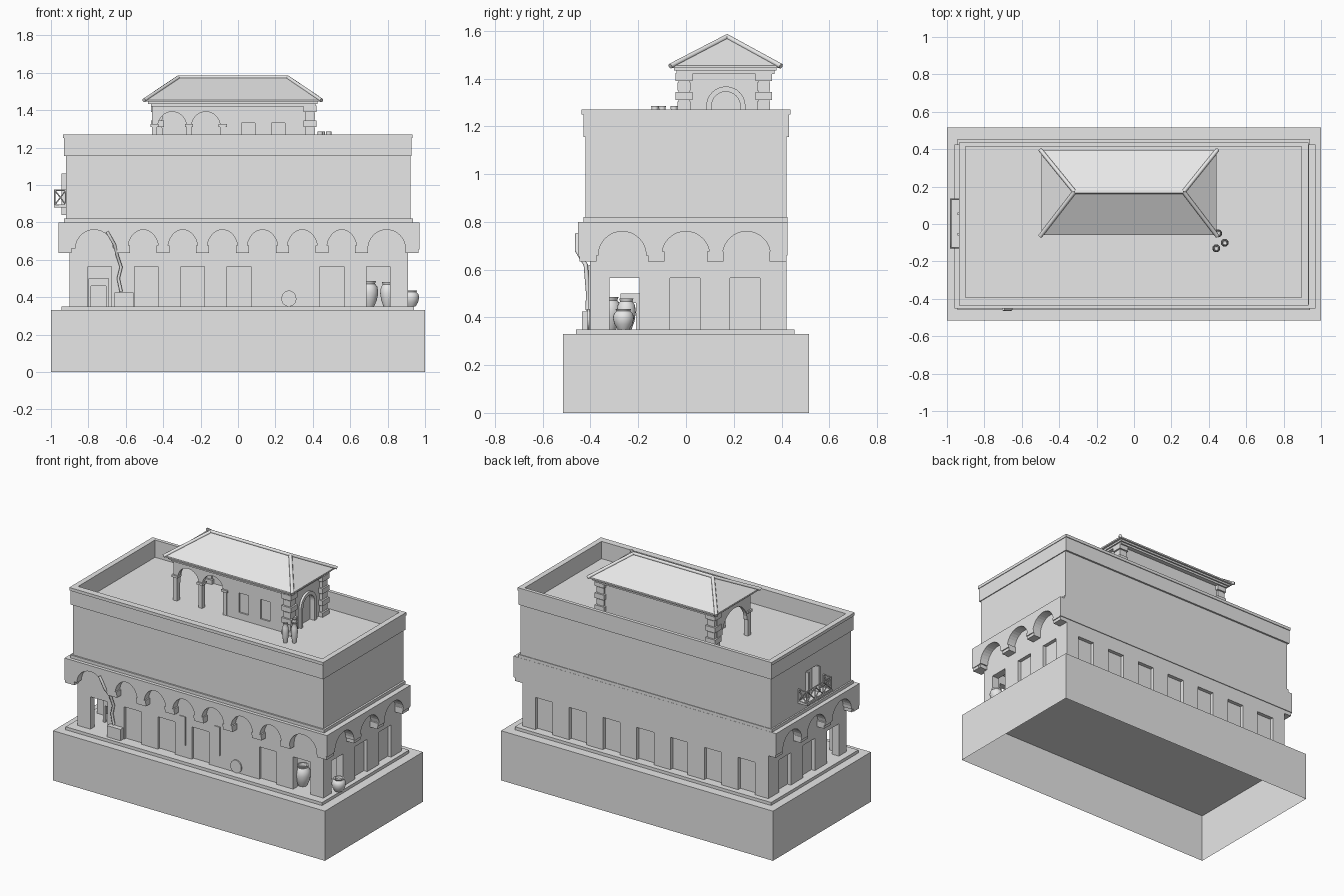
import bpy, bmesh, math
from mathutils import Vector

cube = bpy.data.objects.get("Cube")
if cube:
    bpy.data.objects.remove(cube)

stone = bpy.data.materials.new("pale_stone_grey")
stone.use_nodes = True
stone.diffuse_color = (0.8, 0.8, 0.8, 1)
stone.node_tree.nodes["Principled BSDF"].inputs["Base Color"].default_value = (0.8, 0.8, 0.8, 1)


def finish(name, bm):
    bmesh.ops.recalc_face_normals(bm, faces=bm.faces)
    me = bpy.data.meshes.new(name)
    bm.to_mesh(me)
    bm.free()
    me.materials.append(stone)
    ob = bpy.data.objects.new(name, me)
    bpy.context.collection.objects.link(ob)
    return ob


def add_box(bm, x, y, z):
    """Add a box spanning the given (low, high) ranges."""
    vs = bmesh.ops.create_cube(bm, size=1)["verts"]
    for v in vs:
        v.co = Vector([(a + b) / 2 + c * (b - a) for c, (a, b) in zip(v.co, (x, y, z))])
    return vs


def boxes(name, spans):
    bm = bmesh.new()
    for s in spans:
        add_box(bm, *s)
    return finish(name, bm)


def add_arch(bm, along, mid, half, base, spring, rise, depth):
    """Add an arched prism whose opening runs along 'x' or 'y'."""
    pts = [(mid - half, base), (mid + half, base)] if base < spring else []
    pts += [(mid + half * math.cos(math.pi * i / 16), spring + rise * math.sin(math.pi * i / 16))
            for i in range(17)]
    rings = [[bm.verts.new((u, d, z) if along == "x" else (d, u, z)) for u, z in pts] for d in depth]
    bm.faces.new(rings[0])
    bm.faces.new(rings[1])
    for i in range(len(pts)):
        j = (i + 1) % len(pts)
        bm.faces.new((rings[0][i], rings[0][j], rings[1][j], rings[1][i]))


def cut(ob, bm):
    """Subtract the cutter mesh and bake the result."""
    tool = finish("cutter", bm)
    tool.hide_render = True
    mod = ob.modifiers.new("openings", "BOOLEAN")
    mod.operation, mod.solver, mod.object = "DIFFERENCE", "EXACT", tool
    mod.use_self = True
    dg = bpy.context.evaluated_depsgraph_get()
    me = bpy.data.meshes.new_from_object(ob.evaluated_get(dg))
    ob.modifiers.clear()
    ob.data = me
    bpy.data.objects.remove(tool)


def bars(name, paths, radius, sides=1):
    cu = bpy.data.curves.new(name, "CURVE")
    cu.dimensions, cu.bevel_depth, cu.bevel_resolution, cu.use_fill_caps = "3D", radius, sides, True
    for p in paths:
        sp = cu.splines.new("POLY")
        sp.points.add(len(p) - 1)
        for q, co in zip(sp.points, p):
            q.co = (*co, 1)
    cu.materials.append(stone)
    ob = bpy.data.objects.new(name, cu)
    bpy.context.collection.objects.link(ob)
    return ob


def jar(name, loc, radius, height):
    """Lathe a pot with a rounded belly and flared lip."""
    bm = bmesh.new()
    prof = [(0, 0), (.55, 0), (.85, .25), (1, .55), (.9, .78), (.65, .9), (.75, 1), (.55, 1), (.5, .85), (0, .8)]
    vs = [bm.verts.new((r * radius, 0, z * height)) for r, z in prof]
    es = [bm.edges.new(p) for p in zip(vs, vs[1:])]
    bmesh.ops.spin(bm, geom=vs + es, axis=(0, 0, 1), cent=(0, 0, 0), angle=math.tau, steps=20)
    bmesh.ops.remove_doubles(bm, verts=bm.verts, dist=1e-5)
    ob = finish(name, bm)
    ob.location = loc
    for p in ob.data.polygons:
        p.use_smooth = True
    ob.data.set_sharp_from_angle(angle=math.radians(40))


# Open-bottomed base and plinth
bm = bmesh.new()
add_box(bm, (-1, 1), (-.515, .515), (0, .33))
bmesh.ops.delete(bm, geom=[f for f in bm.faces if f.calc_center_median().z < .01], context="FACES")
finish("base", bm)
boxes("plinth", [((-.945, .94), (-.46, .455), (.33, .35))])

# Ground floor with doorways and an open front corridor
ground = boxes("ground_floor", [((-.9, .91), (-.403, .42), (.345, .8))])
bm = bmesh.new()
add_box(bm, (-.85, .86), (-.36, -.15), (.34, .63))
for i in range(7):
    x = -.74 + i * .2485
    span = (x - .063, x + .063)
    if i != 4:
        add_box(bm, span, (-.5, -.25 if i in (0, 6) else -.385), (.34, .565))
    add_box(bm, span, (.395, .5), (.34, .565))
for i in range(3):
    y = -.257 + i * .252
    depth = .1 if i == 0 else .025
    for a, b in ((-1, -.9 + depth), (.91 - depth, 1)):
        add_box(bm, (a, b), (y - .063, y + .063), (.34, .565))
cut(ground, bm)

# Overhanging arcade band on corbels
corbels_x = [-.925, -.613, -.4, -.19, .024, .238, .45, .66, .93]
corbels_y = [-.41, -.124, .122, .385]
band = boxes("arcade_band", [((-.96, .97), (-.452, .425), (.66, .8))])
bm = bmesh.new()
for a, b in zip(corbels_x, corbels_x[1:]):
    add_arch(bm, "x", (a + b) / 2, min((b - a) / 2 - .025, .1), .6, .66, .1, (-.5, -.4))
for a, b in zip(corbels_y, corbels_y[1:]):
    for depth in ((-1.1, -.895), (.905, 1.1)):
        add_arch(bm, "y", (a + b) / 2, .1, .6, .66, .1, depth)
add_box(bm, (-.85, .86), (-.35, .3), (.6, .75))
cut(band, bm)
spans = []
for z, out in (((.635, .665), 0), ((.655, .675), .006)):
    for x in corbels_x:
        spans.append(((x - .035, x + .035), (-.446 - out, -.39), z))
    for y in corbels_y:
        for a, b in ((-.954 - out, -.89), (.9, .964 + out)):
            spans.append(((a, b), (y - .035, y + .035), z))
boxes("corbels", spans)

# Upper floor, string course and balcony doorway
boxes("string_course", [((-.93, .935), (-.43, .424), (.8, .82))])
upper = boxes("upper_floor", [((-.92, .922), (-.42, .42), (.82, 1.155))])
bm = bmesh.new()
add_box(bm, (-1, -.89), (-.05, .05), (.84, 1.06))
cut(upper, bm)
boxes("balcony_shutters", [((-.945, -.915), (y - .006, y + .006), (.84, 1.06)) for y in (-.055, .055)])

# Parapet ring with a thin cap
parapet = boxes("parapet", [((-.93, .928), (-.43, .432), (1.155, 1.255)),
                            ((-.935, .932), (-.437, .437), (1.25, 1.27))])
bm = bmesh.new()
add_box(bm, (-.9, .896), (-.393, .414), (1.1, 1.3))
cut(parapet, bm)

# Balcony with crossed railing panels
boxes("balcony_floor", [((-.985, -.91), (-.13, .135), (.88, .892))])
lo, hi = .893, .972
corners = [(-.92, -.127), (-.98, -.127), (-.98, -.04), (-.98, .045), (-.98, .132), (-.92, .132)]
paths = [[(*c, z) for c in corners] for z in (lo, hi)]
paths += [[(*c, lo), (*c, hi)] for c in corners]
for p, q in zip(corners, corners[1:]):
    paths += [[(*p, lo), (*q, hi)], [(*p, hi), (*q, lo)]]
bars("balcony_railing", paths, .004)

# Rooftop room with arched door and recessed windows
room = boxes("roof_room", [((-.08, .39), (-.02, .34), (1.15, 1.43))])
bm = bmesh.new()
add_arch(bm, "y", .167, .06, 1.1, 1.285, .06, (.37, .5))
for x in (.02, .18):
    add_box(bm, (x, x + .07), (-.1, -.01), (1.2, 1.33))
cut(room, bm)
bm = bmesh.new()
add_arch(bm, "y", .167, .082, 1.15, 1.285, .082, (.38, .405))
frame = finish("door_surround", bm)
bm = bmesh.new()
add_arch(bm, "y", .167, .06, 1.1, 1.285, .06, (.3, .5))
cut(frame, bm)

# Open loggia beside the room
boxes("loggia_back_wall", [((-.44, -.07), (.31, .34), (1.15, 1.43))])
front = boxes("loggia_front_arches", [((-.46, -.07), (-.02, .005), (1.315, 1.43))])
bm = bmesh.new()
for x in (-.352, -.172):
    add_arch(bm, "x", x, .076, 1.25, 1.315, .076, (-.1, .1))
cut(front, bm)
side = boxes("loggia_side_arch", [((-.46, -.435), (-.02, .33), (1.265, 1.43))])
bm = bmesh.new()
add_arch(bm, "y", .145, .13, 1.2, 1.265, .13, (-.6, -.3))
cut(side, bm)
spans = []
for x in (-.447, -.262, -.082):
    spans += [((x - .014, x + .014), (-.022, .007), (1.15, 1.315)),
              ((x - .022, x + .022), (-.03, .015), (1.31, 1.325))]
boxes("loggia_columns", spans)

# Alternating corner blocks
spans = []
for cx, cy in ((.385, -.008), (.385, .325), (-.43, .325)):
    for i in range(7):
        r, z = (.035, .027)[i % 2], 1.15 + i * .04
        spans.append(((cx - r, cx + r), (cy - r, cy + r), (z, z + .034)))
    spans.append(((cx - .024, cx + .024), (cy - .024, cy + .024), (1.15, 1.43)))
boxes("corner_blocks", spans)

# Hipped roof with eaves and ridge tiles
boxes("cornice", [((-.465, .415), (-.04, .37), (1.42, 1.435)), ((-.48, .425), (-.05, .38), (1.433, 1.448))])
bm = bmesh.new()
vs = add_box(bm, (-.495, .44), (-.06, .392), (1.445, 1.455))
top = [f for f in bm.faces if f.normal.z > .9 or f.calc_center_median().z > 1.4549]
ext = bmesh.ops.extrude_face_region(bm, geom=top)
for v in ext["geom"]:
    if isinstance(v, bmesh.types.BMVert):
        v.co = (-.318 if v.co.x < 0 else .265, .172, 1.575)
bmesh.ops.delete(bm, geom=top, context="FACES")
bmesh.ops.remove_doubles(bm, verts=bm.verts, dist=1e-4)
finish("hipped_roof", bm)
ridge = [(-.318, .172, 1.575), (.265, .172, 1.575)]
paths = [ridge]
for end, x in zip(ridge, (-.502, .447)):
    paths += [[end, (x, y, 1.452)] for y in (-.066, .398)]
bars("ridge_tiles", paths, .011, 2)

# Pots and rooftop jars
jar("doorway_jar", (.70, -.32, .35), .05, .135)
jar("side_pot", (.925, -.262, .35), .044, .085)
jar("corridor_pot", (.8, -.25, .35), .04, .13)
for i, (x, y) in enumerate(((.45, -.05), (.485, -.1), (.44, -.13))):
    jar("rooftop_jar_%d" % i, (x, y, 1.155), .021, .13)

# Table, chest, shield and hanging pieces on the front
boxes("table", [((-.8, -.69), (-.275, -.195), (.46, .5))] +
      [((x, x + .015), (y, y + .015), (.35, .46)) for x in (-.8, -.705) for y in (-.275, -.21)])
boxes("chest", [((-.66, -.56), (-.435, -.4), (.35, .425))])
bm = bmesh.new()
add_arch(bm, "x", .272, .04, .43, .39, .045, (-.412, -.404))
add_arch(bm, "x", .272, .04, .43, .39, -.04, (-.412, -.404))
finish("shield", bm)
boxes("pennants", [((x - .022, x + .022), (-.409, -.403), (.43, .62)) for x in (-.124, .13)])
vine = [(-.7, -.455, .75), (-.66, -.457, .68), (-.645, -.42, .62), (-.625, -.415, .56), (-.64, -.41, .5), (-.625, -.412, .43)]
bars("climbing_vine", [vine], .009)
